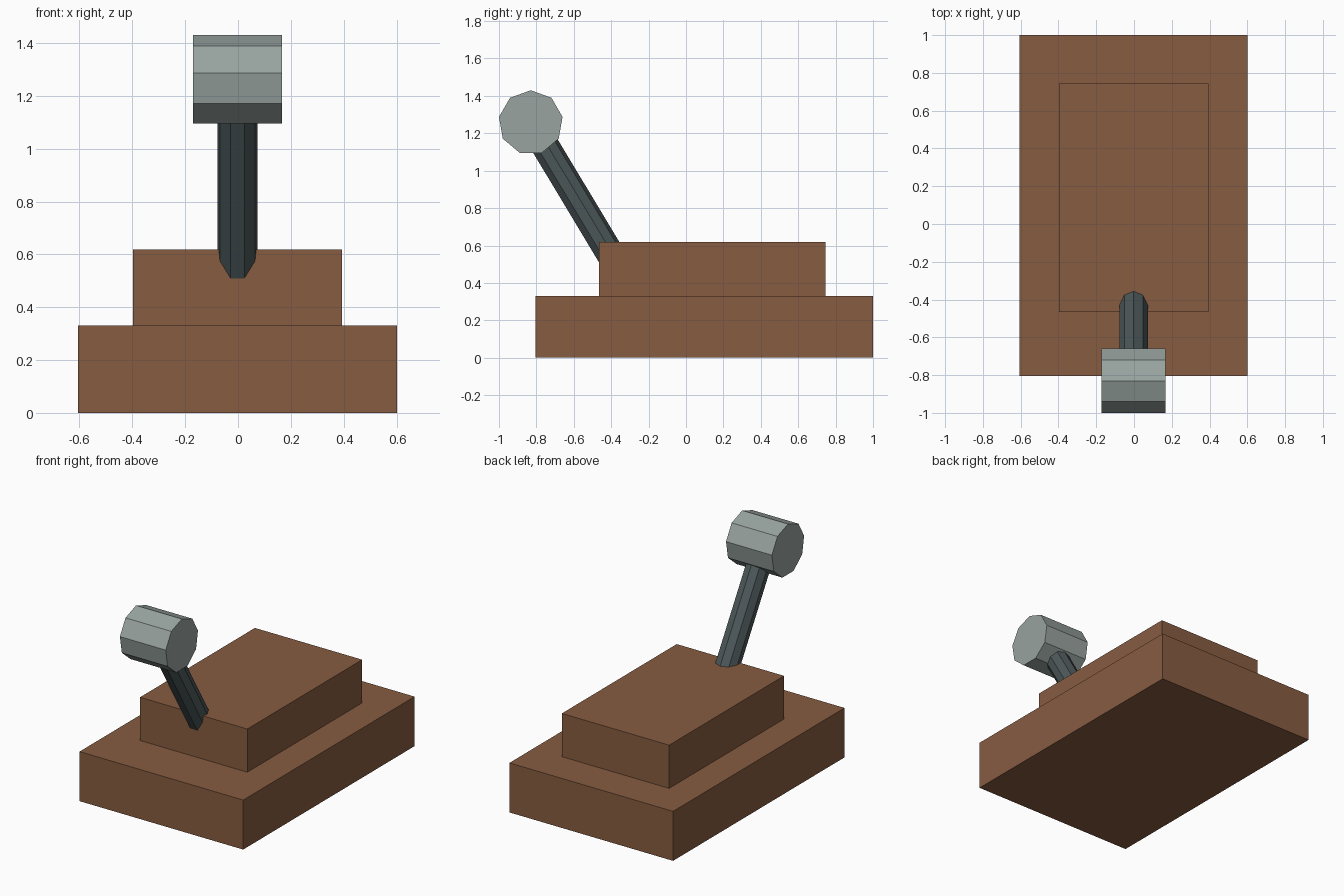
import bpy
import bmesh
from math import sin, cos, tau
from mathutils import Vector

default = bpy.data.objects.get("Cube")
if default:
    bpy.data.objects.remove(default, do_unlink=True)


def material(name, rgb):
    mat = bpy.data.materials.new(name)
    mat.use_nodes = True
    mat.diffuse_color = (*rgb, 1)
    mat.node_tree.nodes["Principled BSDF"].inputs["Base Color"].default_value = (*rgb, 1)
    return mat


def add_object(name, bm, mat):
    bmesh.ops.recalc_face_normals(bm, faces=bm.faces)
    mesh = bpy.data.meshes.new(name)
    bm.to_mesh(mesh)
    bm.free()
    mesh.materials.append(mat)
    obj = bpy.data.objects.new(name, mesh)
    bpy.context.collection.objects.link(obj)
    return obj


def box(name, low, high, mat):
    low, high = Vector(low), Vector(high)
    bm = bmesh.new()
    bmesh.ops.create_cube(bm, size=1)
    bmesh.ops.scale(bm, vec=high - low, verts=bm.verts)
    bmesh.ops.translate(bm, vec=(low + high) / 2, verts=bm.verts)
    return add_object(name, bm, mat)


def prism(name, start, end, up, radius, mat, sides=9):
    """Regular prism from start to end, with one corner pointing along up."""
    start, end = Vector(start), Vector(end)
    up = Vector(up).normalized()
    side = (end - start).normalized().cross(up)
    bm = bmesh.new()
    ring = []
    for i in range(sides):
        a = tau * i / sides
        ring.append(bm.verts.new(start + radius * (up * cos(a) + side * sin(a))))
    cap = bm.faces.new(ring)
    # Keep the starting cap so the prism is closed at both ends
    out = bmesh.ops.extrude_face_region(bm, geom=[cap], use_keep_orig=True)
    moved = [v for v in out["geom"] if isinstance(v, bmesh.types.BMVert)]
    bmesh.ops.translate(bm, vec=end - start, verts=moved)
    return add_object(name, bm, mat)


brown = material("brown", (0.242, 0.107, 0.053))
dark_steel = material("dark steel", (0.074, 0.098, 0.102))
pale_grey = material("pale grey", (0.314, 0.366, 0.347))

# Stepped base
box("lower_base", (-0.605, -0.805, 0), (0.602, 1, 0.33), brown)
box("upper_base", (-0.397, -0.465, 0.33), (0.394, 0.745, 0.618), brown)

# Lever leaning forward out of the upper step
grip = Vector((-0.002, -0.83, 1.2575))
lean = Vector((0, 0.515, -0.857))
prism("lever_rod", grip, grip + lean * 0.94, (0, 0.857, 0.515), 0.077, dark_steel)

# Crosswise grip on the lever
half = Vector((0.169, 0, 0))
prism("lever_grip", grip - half, grip + half, (0, 0, 1), 0.1725, pale_grey)
